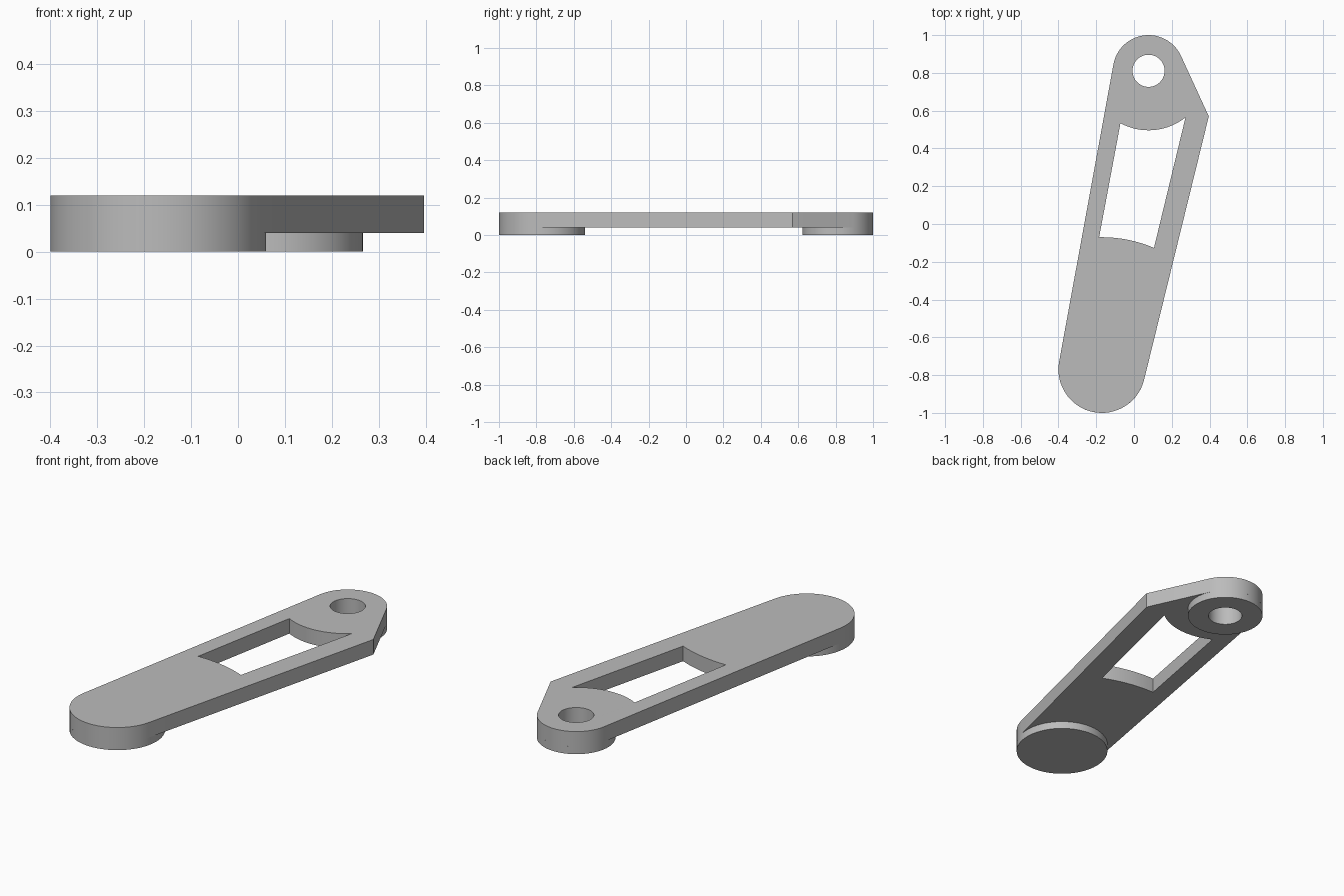
import bpy, bmesh
from math import acos, atan2, cos, sin, pi, radians
from mathutils import Vector

cube = bpy.data.objects.get("Cube")
if cube:
    bpy.data.objects.remove(cube, do_unlink=True)

# Arm layout
BIG, BIG_R = Vector((-0.17, -0.77)), 0.23
SMALL, SMALL_R = Vector((0.077, 0.811)), 0.189
HOLE_R = 0.085
APEX = Vector((0.396, 0.57))
UNDERSIDE, TOP = 0.04, 0.12

grey = bpy.data.materials.new("plain_grey")
grey.use_nodes = True
colour = (0.5, 0.5, 0.5, 1)
grey.diffuse_color = colour
grey.node_tree.nodes["Principled BSDF"].inputs["Base Color"].default_value = colour


def arc(centre, radius, start, end, steps=32):
    angles = [start + (end - start) * i / steps for i in range(steps + 1)]
    return [centre + radius * Vector((cos(a), sin(a))) for a in angles]


def circle(centre, radius):
    return arc(centre, radius, 0, 2 * pi, 64)[:-1]


def tangent(point, centre, radius, side):
    """Angle on a circle where a line from the point touches it."""
    d = point - centre
    return atan2(d.y, d.x) + side * acos(radius / d.length)


def extrude_profile(name, loops, low, high):
    """Filled profile, later loops being holes, as a closed mesh."""
    curve = bpy.data.curves.new(name + "_profile", "CURVE")
    curve.dimensions = "2D"
    curve.fill_mode = "BOTH"
    curve.extrude = (high - low) / 2
    for points in loops:
        spline = curve.splines.new("POLY")
        spline.points.add(len(points) - 1)
        for target, p in zip(spline.points, points):
            target.co = (p.x, p.y, 0, 1)
        spline.use_cyclic_u = True
    helper = bpy.data.objects.new(name + "_profile", curve)
    bpy.context.collection.objects.link(helper)
    bpy.context.view_layer.update()
    graph = bpy.context.evaluated_depsgraph_get()
    mesh = bpy.data.meshes.new_from_object(helper.evaluated_get(graph))
    bpy.data.objects.remove(helper, do_unlink=True)
    bpy.data.curves.remove(curve)

    bm = bmesh.new()
    bm.from_mesh(mesh)
    bmesh.ops.remove_doubles(bm, verts=bm.verts, dist=0.0001)
    bmesh.ops.translate(bm, verts=bm.verts, vec=(0, 0, (low + high) / 2))
    bmesh.ops.recalc_face_normals(bm, faces=bm.faces)
    bm.to_mesh(mesh)
    bm.free()
    mesh.name = name
    mesh.materials.clear()
    mesh.materials.append(grey)
    obj = bpy.data.objects.new(name, mesh)
    bpy.context.collection.objects.link(obj)
    bpy.ops.object.select_all(action="DESELECT")
    obj.select_set(True)
    bpy.context.view_layer.objects.active = obj
    bpy.ops.object.shade_smooth_by_angle(angle=radians(30))
    return obj


# Arm outline: two rounded ends joined by tangents, with a side corner
axis = SMALL - BIG
left = atan2(axis.y, axis.x) + acos((BIG_R - SMALL_R) / axis.length)
outline = arc(BIG, BIG_R, left, 2 * pi + tangent(APEX, BIG, BIG_R, -1))
outline.append(APEX)
outline += arc(SMALL, SMALL_R, tangent(APEX, SMALL, SMALL_R, 1), left)

# Window: its ends are arcs centred on the two bosses
window = arc(BIG, 0.7, radians(91.2), radians(66.8), 16)
window += arc(SMALL, 0.315, radians(-51.6), radians(-118.2), 16)

hole = circle(SMALL, HOLE_R)
extrude_profile("arm_plate", [outline, window, hole], UNDERSIDE, TOP)

# Bosses under each end
extrude_profile("solid_boss", [circle(BIG, BIG_R)], 0, UNDERSIDE)
extrude_profile("pivot_boss", [circle(SMALL, SMALL_R), hole], 0, UNDERSIDE)
